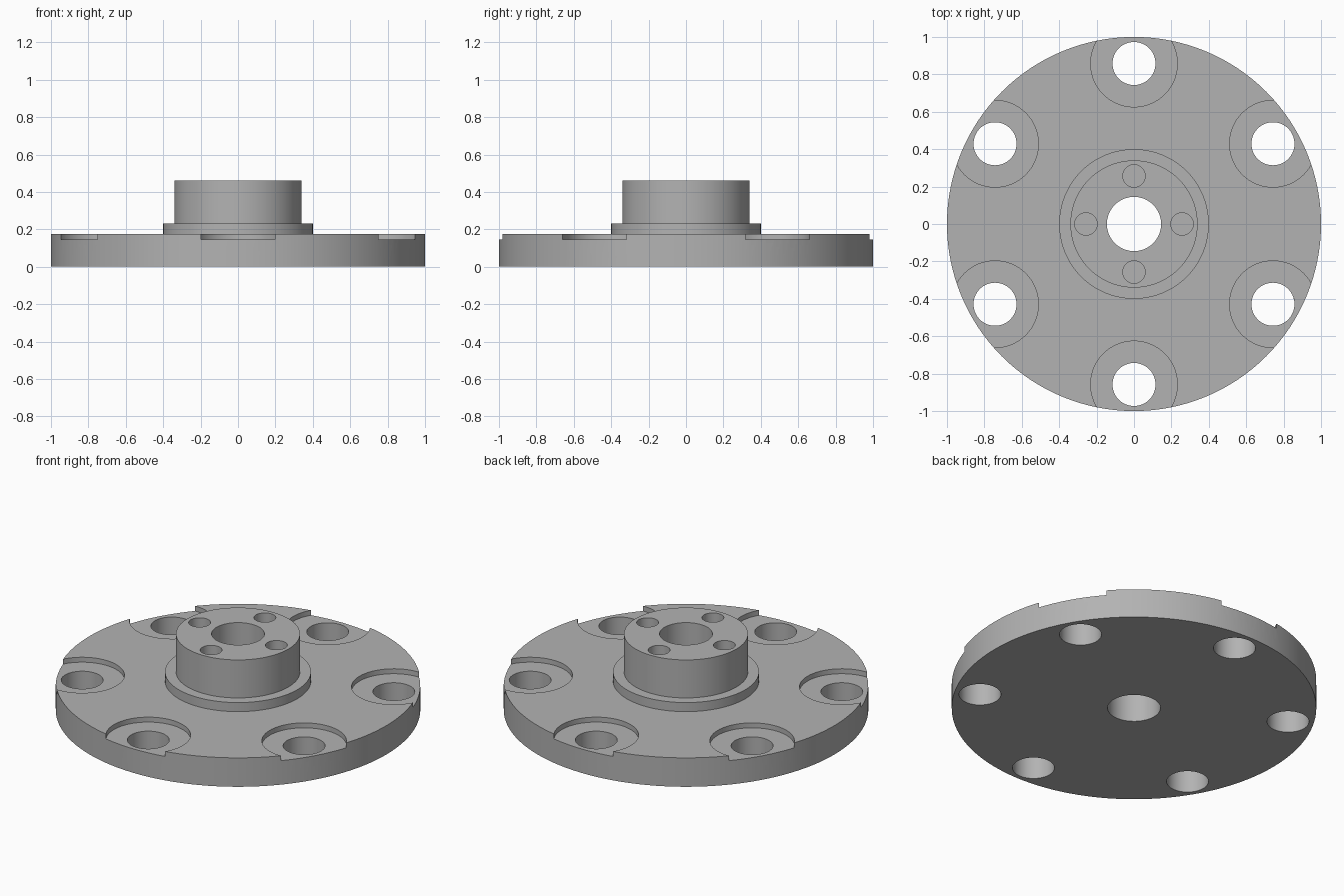
import bpy, bmesh, math
from mathutils import Matrix, Vector

cube = bpy.data.objects.get("Cube")
if cube:
    bpy.data.objects.remove(cube, do_unlink=True)

# Material
steel = bpy.data.materials.new("grey_metal")
steel.use_nodes = True
GREY = (0.45, 0.45, 0.45, 1)
steel.diffuse_color = GREY
steel.node_tree.nodes["Principled BSDF"].inputs["Base Color"].default_value = GREY


def lathe(bm, profile, sides, centre=(0, 0)):
    """Add a closed solid turned from (radius, z) points, bottom to top."""
    rings = []
    for radius, z in profile:
        rings.append([bm.verts.new((centre[0] + radius * math.cos(math.tau * i / sides),
                                    centre[1] + radius * math.sin(math.tau * i / sides), z))
                      for i in range(sides)])
    for low, high in zip(rings, rings[1:]):
        for i in range(sides):
            j = (i + 1) % sides
            bm.faces.new((low[i], low[j], high[j], high[i]))
    bm.faces.new(rings[0][::-1])
    bm.faces.new(rings[-1])


def finish(bm, name):
    bmesh.ops.recalc_face_normals(bm, faces=bm.faces)
    mesh = bpy.data.meshes.new(name)
    bm.to_mesh(mesh)
    bm.free()
    mesh.materials.append(steel)
    obj = bpy.data.objects.new(name, mesh)
    bpy.context.collection.objects.link(obj)
    return obj


def around(count, radius, start):
    for k in range(count):
        a = start + math.tau * k / count
        yield radius * math.cos(a), radius * math.sin(a)


PLATE_TOP, COLLAR_TOP, HUB_TOP = 0.175, 0.23, 0.46

# Flange body: plate, collar and hub in one turned profile
bm = bmesh.new()
lathe(bm, [(1, 0), (1, PLATE_TOP), (0.4, PLATE_TOP), (0.4, COLLAR_TOP),
           (0.34, COLLAR_TOP), (0.34, HUB_TOP)], 128)
flange = finish(bm, "flange_body")

# Cutters: centre bore, counterbored bolt holes, blind hub holes
bm = bmesh.new()
lathe(bm, [(0.145, -0.1), (0.145, 0.6)], 64)
for spot in around(6, 0.858, math.pi / 2):
    lathe(bm, [(0.115, -0.1), (0.115, 0.145), (0.232, 0.145), (0.232, 0.3)], 64, spot)
for spot in around(4, 0.257, 0):
    lathe(bm, [(0.06, COLLAR_TOP), (0.06, 0.6)], 48, spot)
cutter = finish(bm, "hole_cutter")
cutter.hide_render = True

# Cut the holes and remove the cutter
cut = flange.modifiers.new("holes", "BOOLEAN")
cut.operation = "DIFFERENCE"
cut.solver = "EXACT"
cut.object = cutter
bpy.context.view_layer.objects.active = flange
for obj in bpy.context.selected_objects:
    obj.select_set(False)
flange.select_set(True)
bpy.ops.object.modifier_apply(modifier=cut.name)
bpy.data.objects.remove(cutter, do_unlink=True)

# Smooth round walls, sharp rims
bpy.ops.object.shade_smooth_by_angle(angle=math.radians(30))
